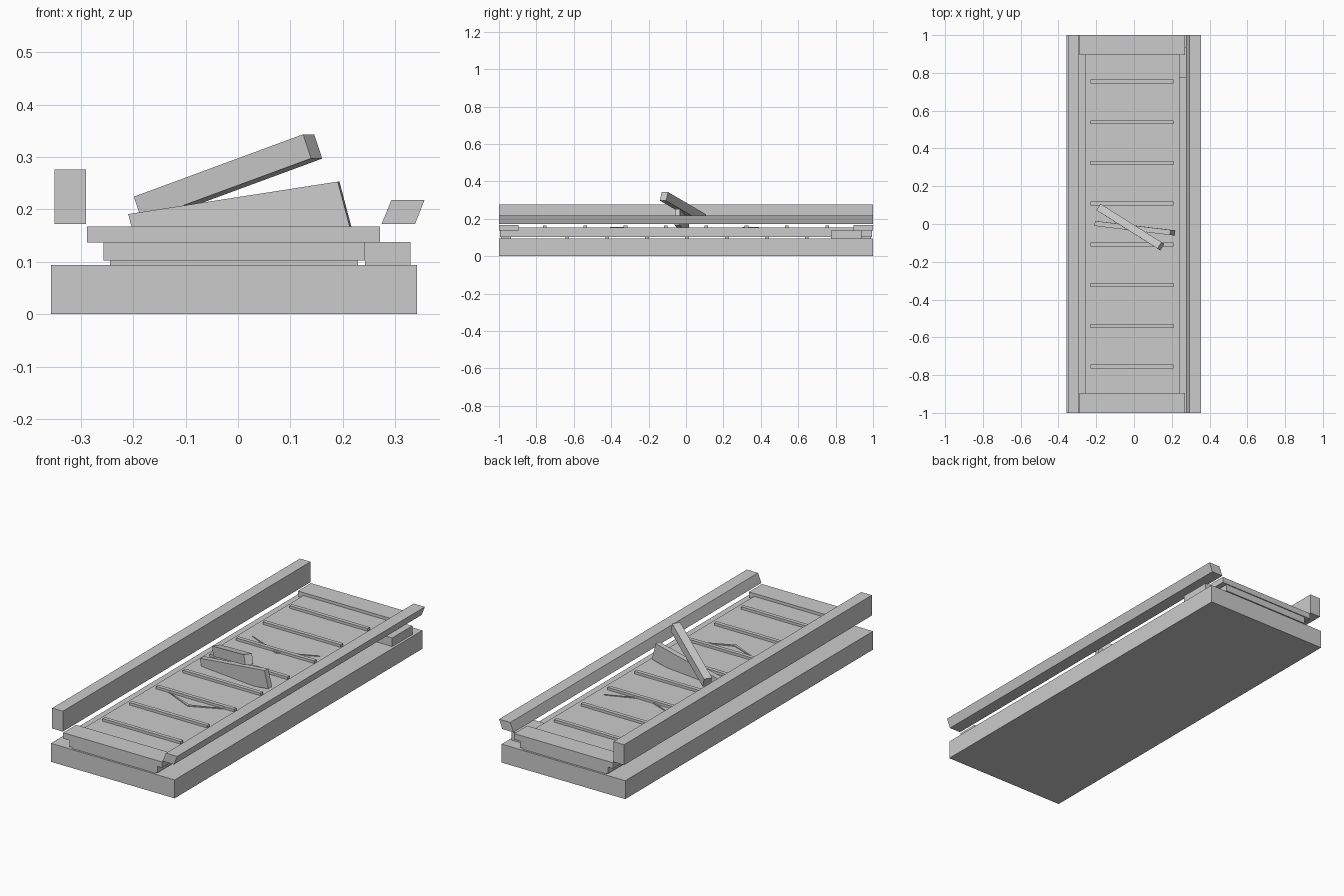
import bpy, bmesh
from mathutils import Vector

if "Cube" in bpy.data.objects:
    bpy.data.objects.remove(bpy.data.objects["Cube"])

def mesh_object(name, verts, faces):
    me = bpy.data.meshes.new(name)
    me.from_pydata(verts, [], faces)
    bm = bmesh.new()
    bm.from_mesh(me)
    bmesh.ops.recalc_face_normals(bm, faces=bm.faces)
    bm.to_mesh(me)
    bm.free()
    ob = bpy.data.objects.new(name, me)
    bpy.context.collection.objects.link(ob)
    return ob

def prism(name, profile, offset):
    """Sweep a closed 3D outline along an offset vector."""
    n = len(profile)
    a = [Vector(p) for p in profile]
    verts = a + [p + Vector(offset) for p in a]
    faces = [list(range(n)), list(range(n, 2 * n))]
    faces += [[i, (i + 1) % n, n + (i + 1) % n, n + i] for i in range(n)]
    return mesh_object(name, verts, faces)

def box(name, x0, x1, y0, y1, z0, z1):
    return prism(name, [(x0, y0, z0), (x1, y0, z0), (x1, y0, z1), (x0, y0, z1)], (0, y1 - y0, 0))

def tilted_board(name, start, end, down, width):
    """Board given by its top centre line, its depth vector and its thickness."""
    s, e, d = Vector(start), Vector(end), Vector(down)
    side = (e - s).cross(d).normalized() * width / 2
    return prism(name, [s - side, s + side, s + side + d, s - side + d], e - s)

# Base slab and the raised deck
box("base", -0.357, 0.342, -1, 1, 0, 0.094)
box("deck", -0.257, 0.242, -0.995, 0.995, 0.102, 0.152)

# End plates above and feet below the deck
for label, s in (("front", -1), ("back", 1)):
    box(label + "_end_plate", -0.288, 0.271, min(s, s * 0.895), max(s, s * 0.895), 0.137, 0.167)
    box(label + "_deck_foot", -0.244, 0.229, min(s * 0.99, s * 0.935), max(s * 0.99, s * 0.935), 0.094, 0.102)

# Slats on top of the deck and spacers underneath
for i in range(8):
    y = -0.755 + i * 0.2157
    box(f"slat_{i + 1}", -0.23, 0.21, y - 0.01, y + 0.01, 0.152, 0.165)
for i in range(7):
    y = -0.635 + i * 0.2135
    box(f"spacer_{i + 1}", -0.244, 0.229, y - 0.01, y + 0.01, 0.094, 0.102)

# Side block at the back right
box("side_block", 0.242, 0.329, 0.775, 0.937, 0.094, 0.138)

# Side rails
box("left_rail", -0.35, -0.29, -1, 1, 0.172, 0.276)
prism("right_rail", [(0.274, -1, 0.172), (0.338, -1, 0.172), (0.356, -1, 0.218), (0.293, -1, 0.218)], (0, 2, 0))

# Shallow bent strips lying on the deck
for i, y in enumerate((-0.40, 0.31)):
    w = 0.007
    prism(f"bent_strip_{i + 1}",
          [(-0.19, y + 0.08, 0.15), (0.0, y + w, 0.15), (0.19, y + 0.08, 0.15), (0.0, y - w, 0.15)],
          (0, 0, 0.006))

# Two loose tilted boards in the middle
tilted_board("lower_board", (-0.208, 0.003, 0.191), (0.192, -0.045, 0.253), (0.023, -0.002, -0.087), 0.027)
tilted_board("upper_board", (-0.188, 0.09, 0.224), (0.135, -0.113, 0.343), (0.015, -0.010, -0.046), 0.04)
